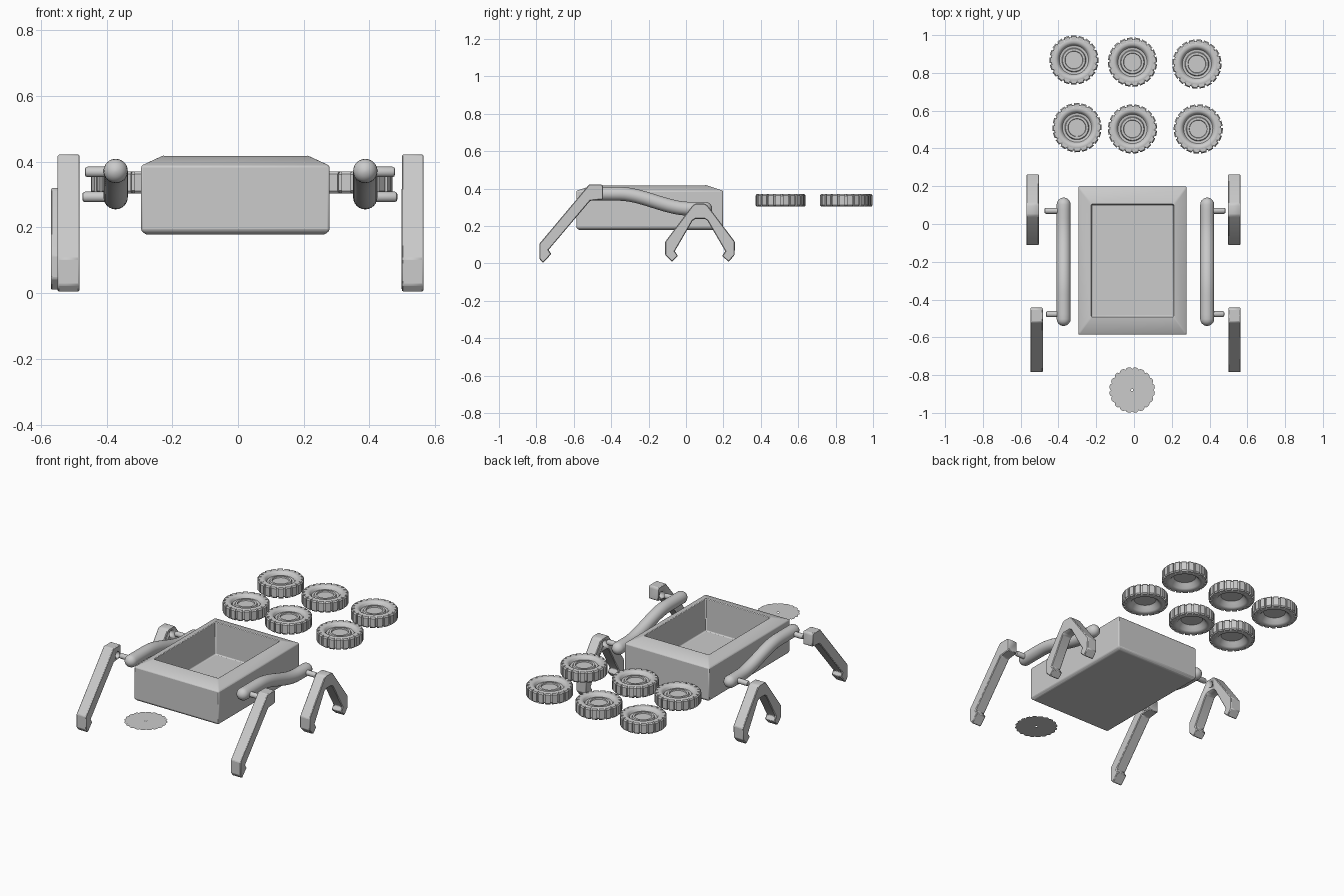
import bpy, bmesh, math
from math import cos, sin, pi, sqrt
from mathutils import Matrix, Vector

if "Cube" in bpy.data.objects:
    bpy.data.objects.remove(bpy.data.objects["Cube"])


def finish(name, bm, angle=35):
    bmesh.ops.recalc_face_normals(bm, faces=bm.faces[:])
    me = bpy.data.meshes.new(name)
    bm.to_mesh(me)
    bm.free()
    me.shade_smooth()
    me.set_sharp_from_angle(angle=math.radians(angle))
    ob = bpy.data.objects.new(name, me)
    bpy.context.collection.objects.link(ob)
    return ob


def loft(bm, rings, caps=True):
    """Skin a list of equally sized closed rings."""
    loops = [[bm.verts.new(p) for p in ring] for ring in rings]
    n = len(loops[0])
    for a, b in zip(loops, loops[1:]):
        for i in range(n):
            bm.faces.new((a[i], a[(i + 1) % n], b[(i + 1) % n], b[i]))
    if caps:
        bm.faces.new(loops[0])
        bm.faces.new(loops[-1])


def circle(r, z, n):
    return [(r * cos(2 * pi * i / n), r * sin(2 * pi * i / n), z) for i in range(n)]


def bevel(ob, width, segments=2):
    m = ob.modifiers.new("bevel", 'BEVEL')
    m.width, m.segments, m.limit_method = width, segments, 'ANGLE'
    m.angle_limit = math.radians(30)


# open-topped body with a sloping rim
def rect(hx, hy, z):
    return [(sx * hx, sy * hy, z) for sx, sy in ((-1, -1), (1, -1), (1, 1), (-1, 1))]


bm = bmesh.new()
loft(bm, [rect(.272, .378, .178), rect(.287, .392, .19), rect(.287, .392, .388),
          rect(.218, .298, .42), rect(.216, .296, .22)])
body = finish("body", bm)
body.location = (-.008, -.194, 0)
bevel(body, .006)


# rocker arm: round tube along an S path with domed ends
def arm_z(y):
    t = min(1, max(0, (y + .36) / .38))
    return .372 - .08 * t * t * (3 - 2 * t)


def arm(name, x):
    R, y0, y1 = .037, -.503, .103
    stations = [(y0 - R * cos(a), R * sin(a)) for a in (.12, .5, .9, 1.25)]
    stations += [(y0 + (y1 - y0) * i / 24, R) for i in range(25)]
    stations += [(y1 + R * cos(a), R * sin(a)) for a in (1.25, .9, .5, .12)]
    rings = []
    for y, r in stations:
        s = (arm_z(y + .01) - arm_z(y - .01)) / .02
        d = sqrt(1 + s * s)
        rings.append([(x + r * cos(a), y - r * sin(a) * s / d, arm_z(y) + r * sin(a) / d)
                      for a in (2 * pi * k / 24 for k in range(24))])
    bm = bmesh.new()
    loft(bm, rings)
    finish(name, bm, 50)


# pivot pin with a rounded tip, pointing outwards
def pin(name, x, y, z, tip):
    s = 1 if tip > x else -1
    bm = bmesh.new()
    loft(bm, [circle(.016, 0, 16), circle(.016, abs(tip - x) - .008, 16),
              circle(.013, abs(tip - x) - .002, 16), circle(.008, abs(tip - x), 16)])
    bm.transform(Matrix.Translation((x, y, z)) @ Matrix.Rotation(s * pi / 2, 4, 'Y'))
    finish(name, bm)


# legs: extruded side profile with a pin socket on the inner face
FRONT_LEG = [(-.518, .422), (-.45, .422), (-.443, .412), (-.443, .342), (-.512, .335),
             (-.735, .072), (-.72, .05), (-.765, .002), (-.784, .025), (-.784, .105)]
REAR_LEG = [(.035, .31), (.05, .32), (.1, .32), (.115, .31), (.262, .115), (.26, .045),
            (.228, .008), (.193, .04), (.21, .065), (.115, .228), (.1, .238), (.05, .238),
            (.035, .228), (-.06, .065), (-.043, .04), (-.075, .008), (-.112, .045),
            (-.112, .115)]


def leg(name, profile, x, hole):
    w = .033
    bm = bmesh.new()
    loft(bm, [[(x - w, y, z) for y, z in profile], [(x + w, y, z) for y, z in profile]])
    ob = finish(name, bm)
    bevel(ob, .004, 1)
    inner = x - w if x > 0 else x + w
    bm = bmesh.new()
    loft(bm, [circle(.02, -.03, 20), circle(.02, .03, 20)])
    bm.transform(Matrix.Translation((inner, *hole)) @ Matrix.Rotation(pi / 2, 4, 'Y'))
    cut = finish(name + "_socket_cutter", bm)
    cut.hide_render = True
    cut.hide_set(True)
    m = ob.modifiers.new("socket", 'BOOLEAN')
    m.operation, m.object, m.solver = 'DIFFERENCE', cut, 'EXACT'


FRONT_PIVOT, REAR_PIVOT = (-.477, .369), (.07, .293)
for side, ax, fx, rx, ftip, rtip in (("left", -.3725, -.516, -.537, -.466, -.474),
                                     ("right", .3875, .532, .531, .478, .485)):
    arm("rocker_arm_" + side, ax)
    pin("front_pin_" + side, ax, *FRONT_PIVOT, ftip)
    pin("rear_pin_" + side, ax, *REAR_PIVOT, rtip)
    leg("front_leg_" + side, FRONT_LEG, fx, FRONT_PIVOT)
    leg("rear_leg_" + side, REAR_LEG, rx, (.075, .283))

# wheels: lathed tyre and rim plus tread lugs, laid flat behind the body
WHEEL = [(.046, .014), (.048, .021), (.06, .021), (.064, .012), (.077, .014), (.084, .027),
         (.092, .033), (.104, .034), (.115, .031), (.122, .024), (.122, -.024),
         (.115, -.031), (.104, -.034), (.092, -.033), (.084, -.027), (.072, -.01), (.062, 0)]
bm = bmesh.new()
loft(bm, [circle(r, z, 48) for r, z in WHEEL])
for i in range(20):
    lug = [(x, y) for x, y in ((.112, -.0135), (.130, -.0145), (.130, .0145), (.112, .0135))]
    tmp = bmesh.new()
    loft(tmp, [[(x - d, y, z) for x, y in lug]
               for z, d in ((-.033, .006), (-.026, 0), (.026, 0), (.033, .006))])
    tmp.transform(Matrix.Rotation(2 * pi * i / 20, 4, 'Z'))
    me = bpy.data.meshes.new("lug")
    tmp.to_mesh(me)
    tmp.free()
    bm.from_mesh(me)
    bpy.data.meshes.remove(me)
wheel = finish("wheel_1", bm)
spots = [(-.318, .868), (-.008, .857), (.333, .847), (-.302, .51), (-.008, .503), (.34, .503)]
for i, (x, y) in enumerate(spots):
    ob = wheel if i == 0 else bpy.data.objects.new(f"wheel_{i + 1}", wheel.data)
    if i:
        bpy.context.collection.objects.link(ob)
    ob.location = (x, y, .337)
    ob.rotation_euler.z = i * .11

# thin scalloped disc in front of the body
N = 100
radii = (.112, .119, .121, .121, .119)
bm = bmesh.new()
outer = [(r * cos(2 * pi * i / N), r * sin(2 * pi * i / N), 0)
         for i in range(N) for r in [radii[i % 5]]]
loft(bm, [outer, circle(.006, 0, N)], caps=False)
for f in bm.faces:
    if f.normal.z < 0:
        f.normal_flip()
disc = finish("scalloped_disc", bm)
disc.location = (-.01, -.879, .243)
